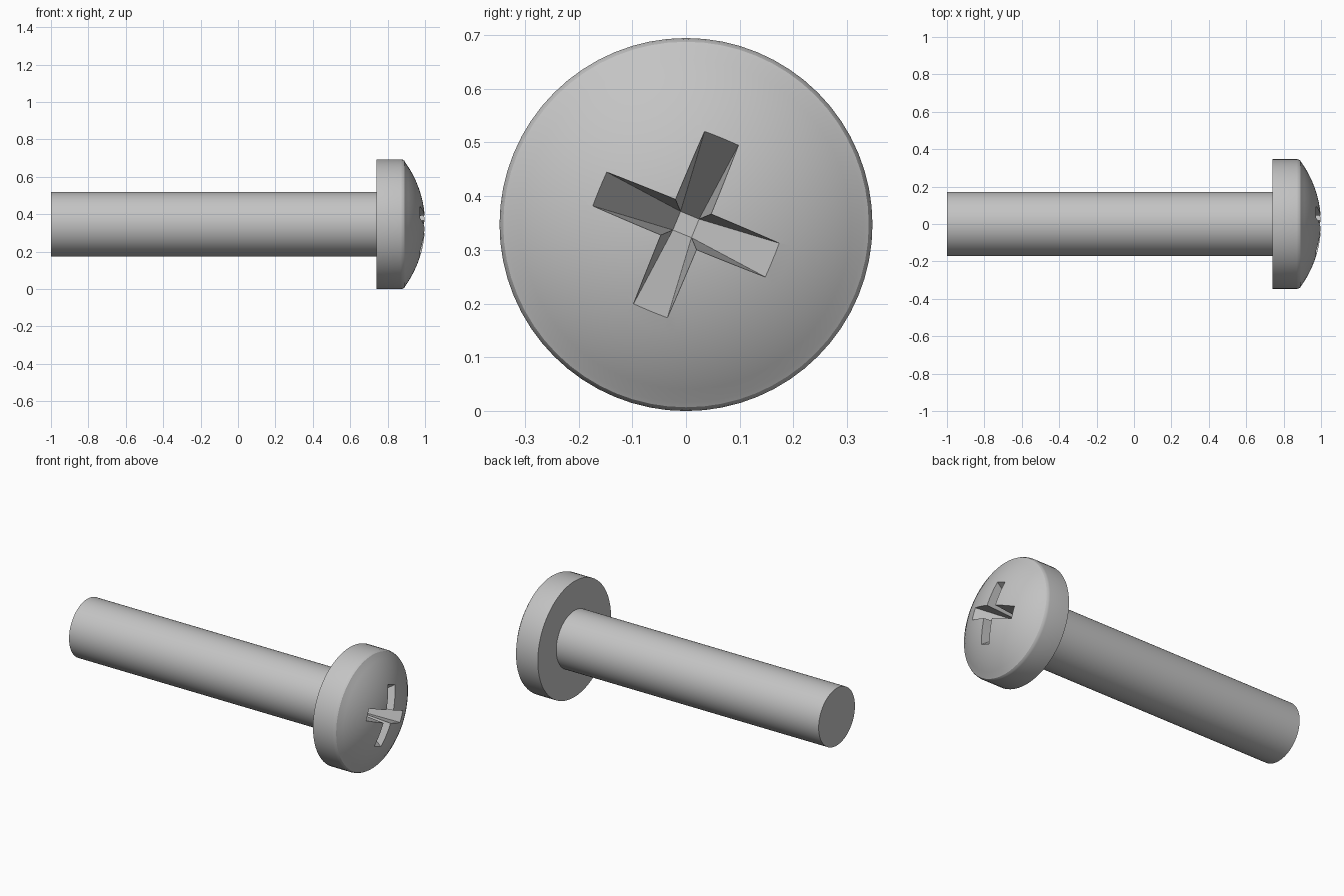
import bpy
import bmesh
import math
from mathutils import Matrix, Vector

cube = bpy.data.objects.get("Cube")
if cube:
    bpy.data.objects.remove(cube, do_unlink=True)

HEAD_R, SHANK_R = 0.347, 0.172
HEAD_BACK, TIP = 0.74, 1.0
DOME_R = 0.57
SEGMENTS = 64
CENTRE = Vector((0, 0, HEAD_R))

steel = bpy.data.materials.new("grey steel")
steel.use_nodes = True
colour = (0.55, 0.55, 0.55, 1)
steel.diffuse_color = colour
steel.node_tree.nodes["Principled BSDF"].inputs["Base Color"].default_value = colour


def add_object(name, bm):
    bmesh.ops.recalc_face_normals(bm, faces=bm.faces)
    mesh = bpy.data.meshes.new(name)
    bm.to_mesh(mesh)
    bm.free()
    mesh.materials.append(steel)
    obj = bpy.data.objects.new(name, mesh)
    bpy.context.collection.objects.link(obj)
    return obj


def activate(obj):
    bpy.ops.object.select_all(action='DESELECT')
    obj.select_set(True)
    bpy.context.view_layer.objects.active = obj


def lathe(name, profile):
    """Spin (x, radius) points around the long axis."""
    bm = bmesh.new()
    verts = [bm.verts.new(CENTRE + Vector((x, 0, r))) for x, r in profile]
    edges = [bm.edges.new(pair) for pair in zip(verts, verts[1:])]
    bmesh.ops.spin(bm, geom=verts + edges, cent=CENTRE, axis=(1, 0, 0),
                   angle=math.tau, steps=SEGMENTS, use_duplicate=False)
    bmesh.ops.remove_doubles(bm, verts=bm.verts, dist=1e-5)
    # Close the open flat ends
    bmesh.ops.holes_fill(bm, edges=[e for e in bm.edges if e.is_boundary], sides=0)
    return add_object(name, bm)


def recess_cutter(name, angle):
    """Wedge: small square at the bottom, long slot at the top."""
    bm = bmesh.new()
    bottom, surface, top = 0.75, 0.971, 1.03
    grow = (top - bottom) / (surface - bottom)
    half = 0.0187
    long_half = half + (0.173 - half) * grow
    wide_half = half + (0.034 - half) * grow
    turn = Matrix.Rotation(angle, 3, 'X')
    for x, a, b in ((bottom, half, half), (top, long_half, wide_half)):
        for sy in (-1, 1):
            for sz in (-1, 1):
                bm.verts.new(CENTRE + turn @ Vector((x, sy * b, sz * a)))
    bmesh.ops.convex_hull(bm, input=bm.verts)
    bmesh.ops.dissolve_limit(bm, angle_limit=0.01, verts=bm.verts, edges=bm.edges)
    cutter = add_object(name, bm)
    cutter.hide_render = True
    return cutter


# Shank
shank = lathe("shank", [(-1, SHANK_R), (HEAD_BACK, SHANK_R)])

# Pan head: straight rim, rounded shoulder, shallow dome
profile = [(HEAD_BACK, HEAD_R), (0.87, HEAD_R), (0.88, 0.345), (0.889, 0.34)]
start = math.asin(0.331 / DOME_R)
for i in range(13):
    a = start * (1 - i / 12)
    profile.append((TIP - DOME_R * (1 - math.cos(a)), DOME_R * math.sin(a)))
head = lathe("head", profile)

# Cross recess
activate(head)
for i in range(2):
    cutter = recess_cutter("recess_cutter", math.radians(-22.4 + 90 * i))
    mod = head.modifiers.new("cross_recess", 'BOOLEAN')
    mod.operation = 'DIFFERENCE'
    mod.solver = 'EXACT'
    mod.object = cutter
    bpy.ops.object.modifier_apply(modifier=mod.name)
    bpy.data.objects.remove(cutter, do_unlink=True)

for part in (shank, head):
    activate(part)
    bpy.ops.object.shade_smooth_by_angle(angle=math.radians(30))
